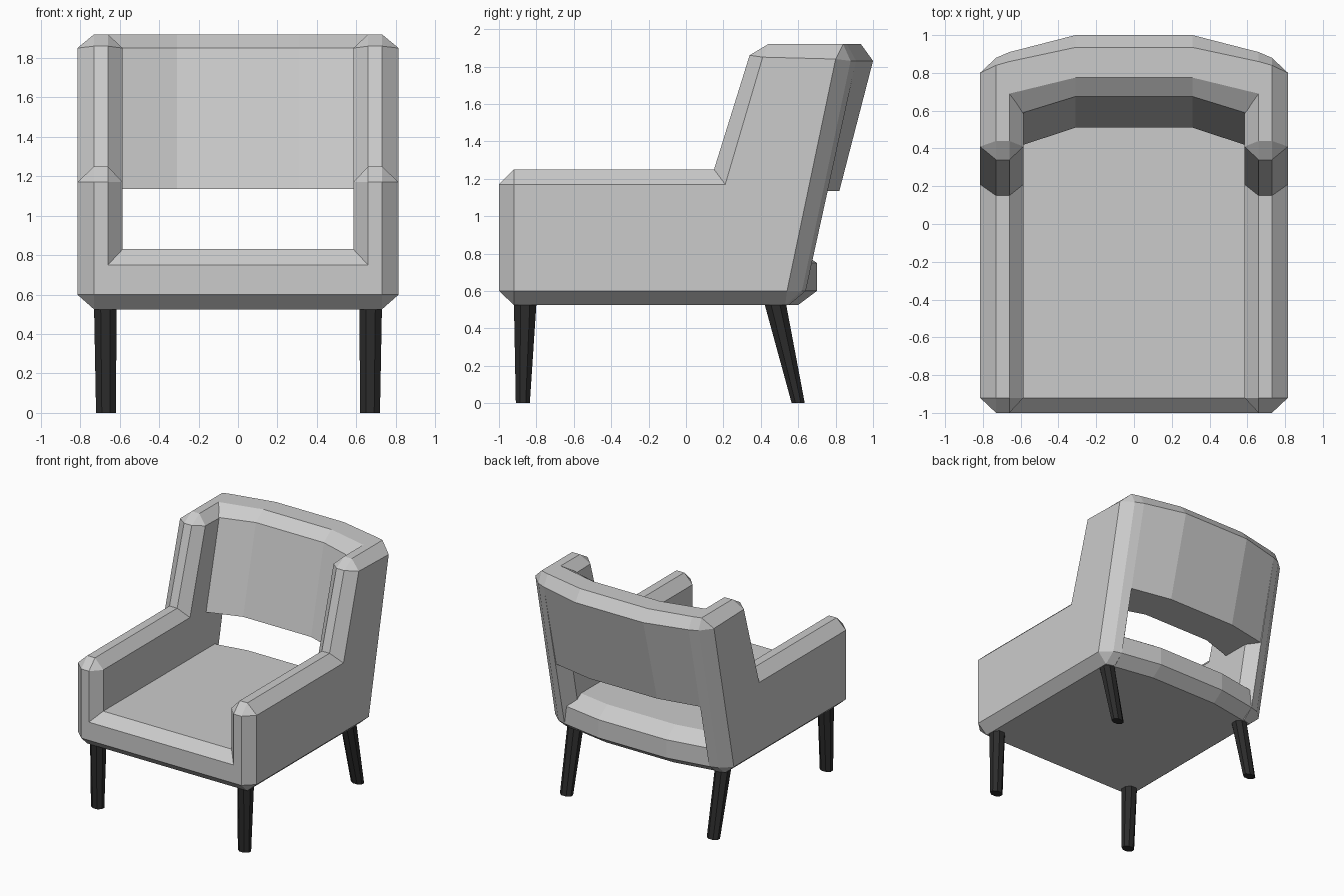
import bpy, bmesh, math

if "Cube" in bpy.data.objects:
    bpy.data.objects.remove(bpy.data.objects["Cube"])


def loft(name, rings, mat=None, mirror=False):
    """Skin a list of equally long closed rings and cap both ends."""
    bm = bmesh.new()
    vr = [[bm.verts.new(p) for p in r] for r in rings]
    n = len(rings[0])
    for a, b in zip(vr, vr[1:]):
        for i in range(n):
            j = (i + 1) % n
            bm.faces.new((a[i], a[j], b[j], b[i]))
    bm.faces.new(vr[0])
    bm.faces.new(vr[-1])
    bmesh.ops.remove_doubles(bm, verts=bm.verts, dist=0.0005)
    bmesh.ops.recalc_face_normals(bm, faces=bm.faces)
    me = bpy.data.meshes.new(name)
    bm.to_mesh(me)
    bm.free()
    ob = bpy.data.objects.new(name, me)
    bpy.context.collection.objects.link(ob)
    if mat:
        me.materials.append(mat)
    if mirror:
        ob.modifiers.new("Mirror", 'MIRROR')
    return ob


def ring(x, profile):
    return [(x, y, z) for y, z in profile]


# Side panel: arm, rear post and their chamfers
def rim(back_top, back_up, back_low, back_bot):
    return [(-1, .6), (-1, 1.17), (-.92, 1.25), (.15, 1.25), (.34, 1.86),
            (.44, 1.92), (back_top, 1.92), (back_up, 1.83), (back_low, .6),
            (back_bot, .525), (-.92, .525)]


face = [(-.92, .6), (-.92, 1.17), (-.92, 1.17), (.21, 1.17), (.41, 1.85),
        (.41, 1.85), (.80, 1.84), (.80, 1.84), (.54, .6), (.54, .6), (-.92, .6)]
loft("side_panel", [ring(.585, face), ring(.66, rim(.86, .91, .64, .55)),
                    ring(.73, rim(.84, .88, .62, .53)), ring(.815, face)],
     mirror=True)

# Curved backrest, open below
back_mid = [(1.0, 1.83), (.935, 1.92), (.775, 1.92), (.675, 1.85),
            (.51, 1.135), (.82, 1.135)]
back_end = [(.91, 1.83), (.86, 1.92), (.69, 1.92), (.567, 1.85),
            (.395, 1.135), (.752, 1.135)]
loft("backrest", [ring(-.66, back_end), ring(-.31, back_mid),
                  ring(.31, back_mid), ring(.66, back_end)])


# Seat block with chamfered front and curved rear
def seat_profile(rear):
    return [(-.92, .525), (-1, .6), (-1, .75), (-.92, .83),
            (rear - .12, .83), (rear, .75), (rear, .6), (rear - .1, .525)]


loft("seat", [ring(-.66, seat_profile(.64)), ring(-.31, seat_profile(.70)),
              ring(.31, seat_profile(.70)), ring(.66, seat_profile(.64))])

# Tapered dark legs
dark = bpy.data.materials.new("dark_wood")
dark.diffuse_color = (.025, .025, .025, 1)
dark.use_nodes = True
dark.node_tree.nodes["Principled BSDF"].inputs["Base Color"].default_value = dark.diffuse_color


def oval(x0, x1, y0, y1, z, sides=8):
    c = math.cos(math.pi / sides)
    pts = []
    for i in range(sides):
        a = 2 * math.pi * (i + .5) / sides
        pts.append(((x0 + x1) / 2 + (x1 - x0) / 2 * math.cos(a) / c,
                    (y0 + y1) / 2 + (y1 - y0) / 2 * math.sin(a) / c, z))
    return pts


loft("front_leg", [oval(.62, .72, -.91, -.835, 0),
                   oval(.615, .73, -.92, -.80, .53)], dark, True)
loft("back_leg", [oval(.62, .72, .565, .635, 0),
                  oval(.615, .73, .42, .535, .53)], dark, True)
